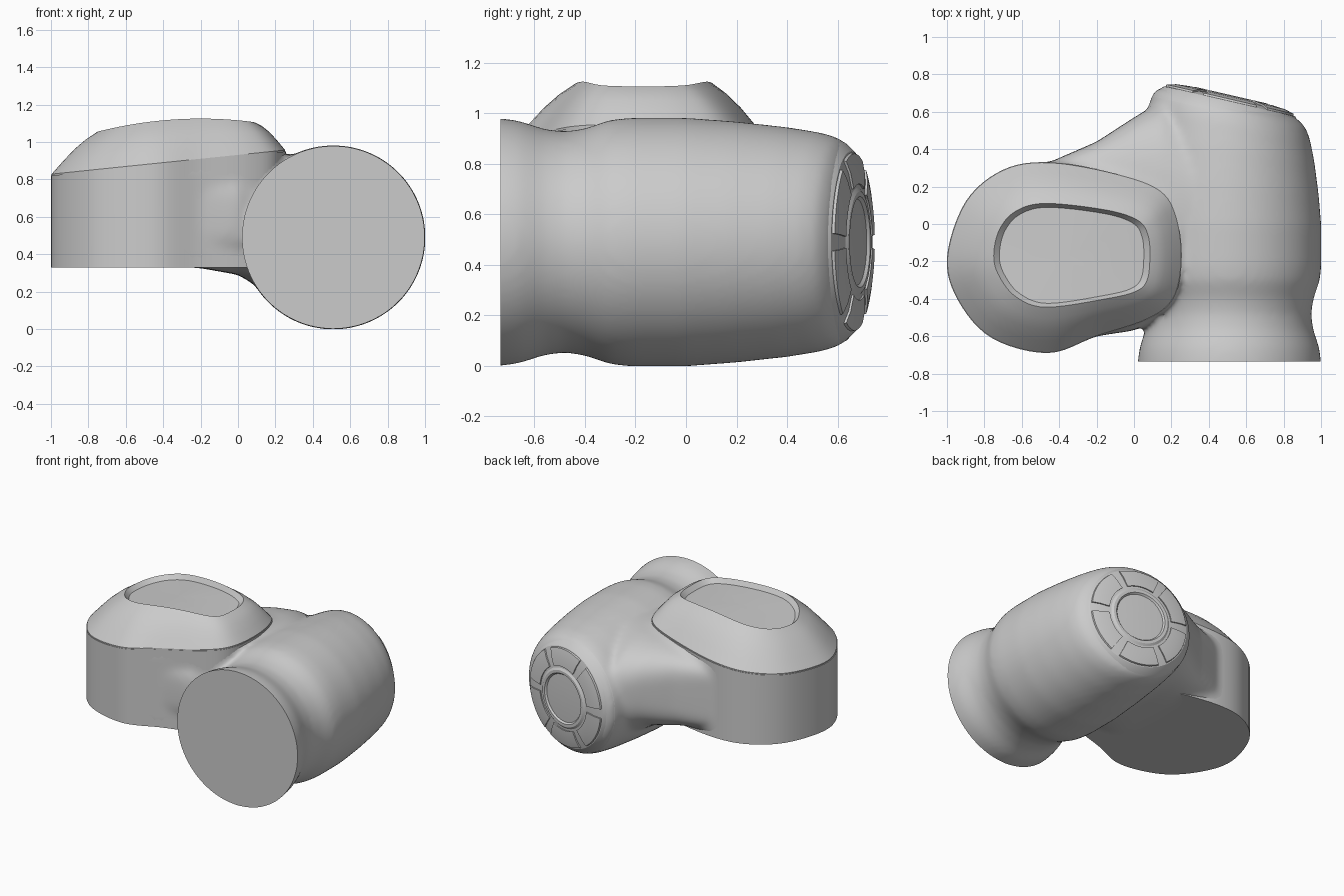
import bpy, bmesh, math
from mathutils import Matrix, Vector

if "Cube" in bpy.data.objects:
    bpy.data.objects.remove(bpy.data.objects["Cube"], do_unlink=True)

grey = bpy.data.materials.new("plain_grey")
grey.use_nodes = True
grey.diffuse_color = (0.6, 0.6, 0.6, 1)
grey.node_tree.nodes["Principled BSDF"].inputs["Base Color"].default_value = (0.6, 0.6, 0.6, 1)


def loft(bm, rings, cap_start=True, cap_end=True):
    """Join closed rings of equal length with quads."""
    vs = [[bm.verts.new(p) for p in r] for r in rings]
    n = len(vs[0])
    for a, b in zip(vs, vs[1:]):
        for i in range(n):
            j = (i + 1) % n
            bm.faces.new((a[i], a[j], b[j], b[i]))
    if cap_start:
        bm.faces.new(vs[0])
    if cap_end:
        bm.faces.new(vs[-1])


def finish(bm, name, angle=35):
    bmesh.ops.recalc_face_normals(bm, faces=bm.faces)
    mesh = bpy.data.meshes.new(name)
    bm.to_mesh(mesh)
    bm.free()
    mesh.materials.append(grey)
    ob = bpy.data.objects.new(name, mesh)
    bpy.context.collection.objects.link(ob)
    shade(ob, angle)
    return ob


def shade(ob, angle):
    bpy.ops.object.select_all(action='DESELECT')
    ob.select_set(True)
    bpy.context.view_layer.objects.active = ob
    bpy.ops.object.shade_smooth_by_angle(angle=math.radians(angle))


def closed_curve(pts, steps=6):
    """Smooth closed outline through a few points."""
    out, n = [], len(pts)
    for i in range(n):
        a, b, c, d = (Vector(pts[(i + k) % n]) for k in (-1, 0, 1, 2))
        for s in range(steps):
            t = s / steps
            out.append(0.5 * (2 * b + (c - a) * t + (2 * a - 5 * b + 4 * c - d) * t * t
                              + (3 * b - a - 3 * c + d) * t ** 3))
    return out


def seam(x):
    return 0.82 + 0.103 * (x + 1)


def crown(x):
    return 1.125 - 0.23 * (x + 0.2) ** 2


base = closed_curve([(-1, -.18), (-.9, .12), (-.7, .29), (-.45, .33), (-.1, .27), (.14, .18),
                     (.23, .03), (.255, -.2), (.21, -.4), (.07, -.51), (-.2, -.6),
                     (-.46, -.69), (-.76, -.61), (-.94, -.41)])
rim = closed_curve([(-.75, -.17), (-.72, -.03), (-.63, .07), (-.47, .11), (-.15, .075), (.02, .02),
                    (.075, -.06), (.085, -.18), (.07, -.3), (.01, -.36), (-.15, -.4),
                    (-.47, -.445), (-.63, -.39), (-.72, -.28)])
mid = Vector((-.35, -.17))


def scaled(ring, k):
    return [mid + (p - mid) * k for p in ring]


def add_housing(bm):
    loft(bm, [[(p.x, p.y, .33) for p in base], [(p.x, p.y, seam(p.x)) for p in base]])


# Housing with crisp edges
bm = bmesh.new()
add_housing(bm)
finish(bm, "housing")

# Barrel, neck and housing blended into one smooth casting
bm = bmesh.new()
add_housing(bm)
TILT = math.radians(13)
CX, CZ = .51, .49
rings = []
for y, r, t in [(-.9, .495, 0), (-.73, .49, 0), (-.66, .48, 0), (-.56, .447, 0), (-.48, .437, 0),
                (-.4, .449, 0), (-.3, .484, 0), (-.22, .492, 0), (0, .492, .1), (.2, .477, .35),
                (.4, .455, .65), (.54, .432, .9), (.61, .408, 1), (.65, .36, 1), (.67, .25, 1)]:
    ring = []
    for i in range(96):
        a = math.tau * i / 96
        dx = r * math.cos(a)
        ring.append((CX + dx, y - dx * math.tan(TILT) * t, CZ + r * math.sin(a)))
    rings.append(ring)
loft(bm, rings)
rings = []
for x, y0, y1, z0, z1, n in [(-.5, -.66, .31, .35, .85, 8), (-.2, -.6, .44, .325, .89, 4.5),
                             (0, -.57, .57, .29, .92, 3.2), (.15, -.5, .66, .2, .93, 2.6),
                             (.4, -.45, .6, .15, .94, 2)]:
    ring = []
    for i in range(64):
        c, s = math.cos(math.tau * i / 64), math.sin(math.tau * i / 64)
        ring.append((x, (y0 + y1) / 2 + (y1 - y0) / 2 * math.copysign(abs(c) ** (2 / n), c),
                     (z0 + z1) / 2 + (z1 - z0) / 2 * math.copysign(abs(s) ** (2 / n), s)))
    rings.append(ring)
loft(bm, rings)
body = finish(bm, "barrel_body")
remesh = body.modifiers.new("blend", 'REMESH')
remesh.mode = 'VOXEL'
remesh.voxel_size = 0.018
smooth = body.modifiers.new("soften", 'SMOOTH')
smooth.factor = 0.5
smooth.iterations = 16
for m in ("blend", "soften"):
    bpy.ops.object.modifier_apply(modifier=m)

# Flat front mating face
bm = bmesh.new()
bm.from_mesh(body.data)
cut = bmesh.ops.bisect_plane(bm, geom=bm.verts[:] + bm.edges[:] + bm.faces[:],
                             plane_co=(0, -.735, 0), plane_no=(0, -1, 0), clear_outer=True)
edges = [e for e in cut["geom_cut"] if isinstance(e, bmesh.types.BMEdge)]
bmesh.ops.contextual_create(bm, geom=edges)
bm.to_mesh(body.data)
bm.free()
shade(body, 40)

# Domed cover with a recessed window on top
bm = bmesh.new()
foot = scaled(base, .994)
rings = [[(p.x, p.y, seam(p.x) - .02) for p in foot], [(p.x, p.y, seam(p.x) + .008) for p in foot]]
for t in (.25, .5, .75, 1):
    bulge = .1 * t * (1 - t)
    ring = []
    for p, q in zip(foot, rim):
        w = p.lerp(q, t)
        ring.append((w.x, w.y, (1 - t) * seam(p.x) + t * crown(q.x) + bulge))
    rings.append(ring)
for k in (.925, .6, .3, .05):
    rings.append([(p.x, p.y, crown(p.x) - .035) for p in scaled(rim, k)])
loft(bm, rings)
finish(bm, "domed_cover", 28)


# Rear end cap: lathed plate, centre disc and raised arc pads
def lathe(bm, profile, a0=0, a1=math.tau, steps=72):
    full = a1 - a0 > 6.2
    cols = []
    for i in range(steps if full else steps + 1):
        a = a0 + (a1 - a0) * i / steps
        cols.append([bm.verts.new((r * math.cos(a), r * math.sin(a), h)) for r, h in profile])
    for i in range(len(cols) if full else len(cols) - 1):
        a, b = cols[i], cols[(i + 1) % len(cols)]
        for j in range(len(profile) - 1):
            bm.faces.new((a[j], b[j], b[j + 1], a[j + 1]))
    if full:
        bm.faces.new([c[-1] for c in cols])
    else:
        bm.faces.new(cols[0])
        bm.faces.new(cols[-1])


place = (Matrix.Translation((CX, .65, CZ)) @ Matrix.Rotation(-TILT, 4, 'Z')
         @ Matrix.Rotation(-math.pi / 2, 4, 'X'))
bm = bmesh.new()
lathe(bm, [(.41, -.06), (.395, -.03), (.36, .005), (.3, .022), (.215, .03), (.2, .04),
           (.18, .04), (.17, .028), (.08, .032), (.01, .032)])
cap = finish(bm, "rear_cap", 25)
cap.matrix_world = place
bm = bmesh.new()
for k in range(6):
    a = math.tau * k / 6
    lathe(bm, [(.23, .02), (.23, .037), (.3, .031), (.35, .018), (.355, 0)], a + .1, a + .95, 12)
pads = finish(bm, "rear_cap_pads", 30)
pads.matrix_world = place
